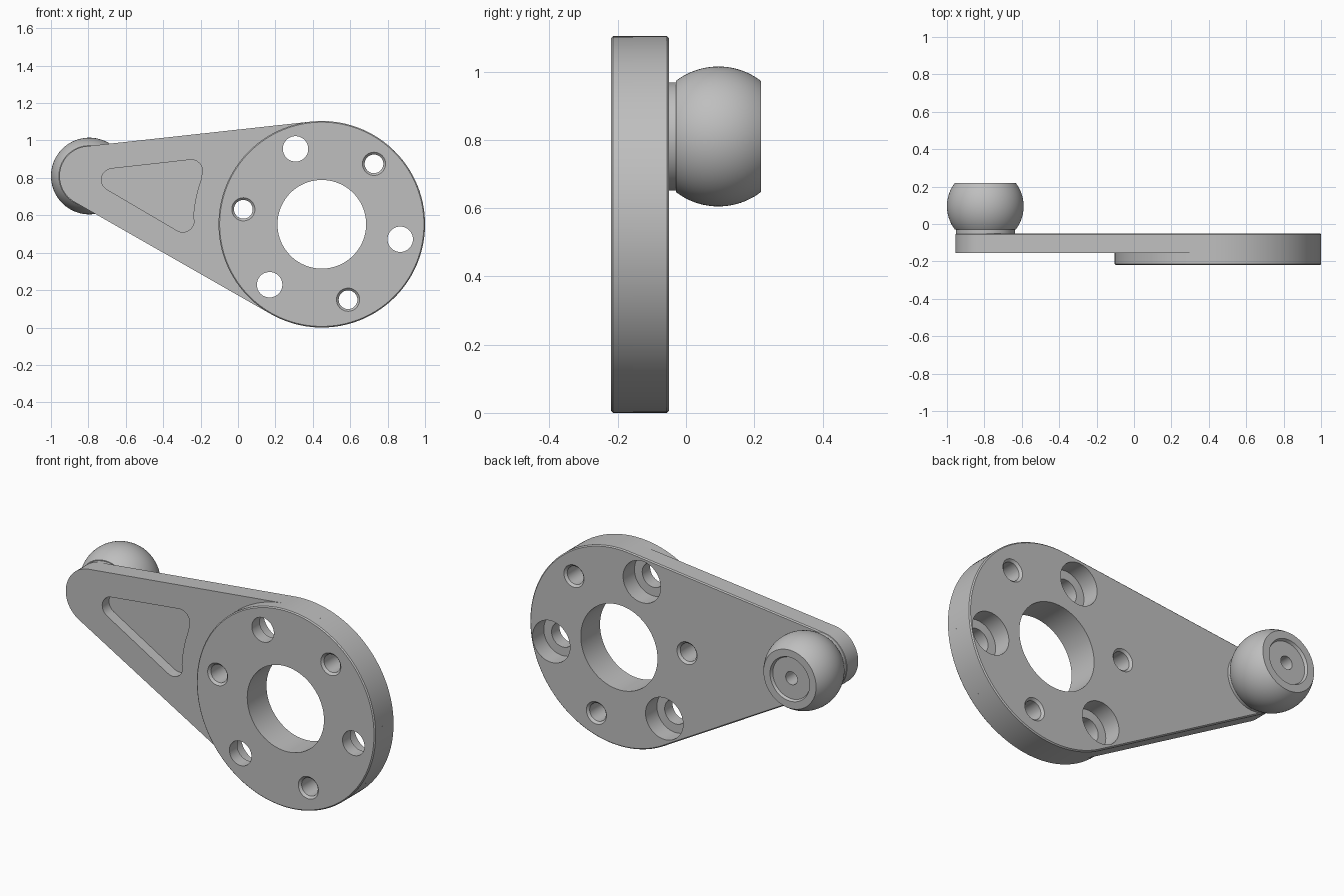
import bpy, bmesh
from math import sin, cos, tau, acos, asin, atan2, radians, hypot

cube = bpy.data.objects.get("Cube")
if cube:
    bpy.data.objects.remove(cube, do_unlink=True)

HUB, HUB_R = (0.448, 0.552), 0.552      # big disc centre (x, z)
TIP, TIP_R = (-0.795, 0.81), 0.16       # small end of the arm
FRONT, STEP, BACK, BALL_Y = -0.22, -0.155, -0.05, 0.095

metal = bpy.data.materials.new("grey metal")
metal.use_nodes = True
grey = (0.52, 0.52, 0.52, 1)
metal.diffuse_color = grey
metal.node_tree.nodes["Principled BSDF"].inputs["Base Color"].default_value = grey


def arc(c, r, a, b, n):
    return [(c[0] + r * cos(a + (b - a) * i / n),
             c[1] + r * sin(a + (b - a) * i / n)) for i in range(n + 1)]


def stack(bm, layers):
    """Loft (y, outline) layers and cap both ends."""
    rings = [[bm.verts.new((x, y, z)) for x, z in pts] for y, pts in layers]
    faces = [bm.faces.new(rings[0]), bm.faces.new(rings[-1])]
    for lo, hi in zip(rings, rings[1:]):
        for i in range(len(lo)):
            faces.append(bm.faces.new((lo[i - 1], lo[i], hi[i], hi[i - 1])))
    bmesh.ops.recalc_face_normals(bm, faces=faces)


def lathe(bm, c, profile, n=64):
    """Turned shape about the y axis from (radius, y) points."""
    stack(bm, [(y, arc(c, r, 0, tau, n)[:-1]) for r, y in profile])


def finish(name, bm):
    mesh = bpy.data.meshes.new(name)
    bm.to_mesh(mesh)
    bm.free()
    mesh.materials.append(metal)
    ob = bpy.data.objects.new(name, mesh)
    bpy.context.collection.objects.link(ob)
    return ob


def arm_outline(inset):
    dx, dz = TIP[0] - HUB[0], TIP[1] - HUB[1]
    phi, a = atan2(dz, dx), acos((HUB_R - TIP_R) / hypot(dx, dz))
    return (arc(HUB, HUB_R - inset, phi + a, phi + tau - a, 90)
            + arc(TIP, TIP_R - inset, phi - a, phi + a, 40))


def pocket_outline():
    """Rounded triangle whose right side follows the disc."""
    r, left, low, top = 0.06, (-0.67, 0.79), (-0.295, 0.57), (-0.25, 0.837)
    up = radians(96.4)
    down = radians(239.6)
    to_low = atan2(low[1] - HUB[1], low[0] - HUB[0])
    to_top = atan2(top[1] - HUB[1], top[0] - HUB[0])
    return (arc(left, r, up, down, 14)
            + arc(low, r, down, to_low + tau / 2, 12)
            + arc(HUB, 0.688, to_low, to_top, 12)[1:-1]
            + arc(top, r, to_top + tau / 2, up + tau, 12))


# Arm plate, with a softened back edge
bm = bmesh.new()
stack(bm, [(STEP, arm_outline(0)), (BACK - 0.006, arm_outline(0)),
           (BACK, arm_outline(0.006))])
arm = finish("arm_plate", bm)

# Raised disc on the front of the arm
bm = bmesh.new()
lathe(bm, HUB, [(HUB_R - 0.006, FRONT), (HUB_R, FRONT + 0.006),
                (HUB_R, STEP)], 128)
disc = finish("front_disc", bm)

# All holes and the pocket as one cutter
bm = bmesh.new()
lathe(bm, HUB, [(0.237, FRONT - 0.1), (0.237, BACK + 0.1)], 96)
for k in range(6):
    a = radians(-10.8 + 60 * k)
    c = (HUB[0] + 0.427 * cos(a), HUB[1] + 0.427 * sin(a))
    if k % 2 == 0:      # counterbored from the back
        lathe(bm, c, [(0.068, FRONT - 0.1), (0.068, BACK - 0.1),
                      (0.116, BACK - 0.1), (0.116, BACK + 0.1)], 48)
    else:               # chamfered at both ends
        lathe(bm, c, [(0.072, FRONT - 0.01), (0.05, FRONT + 0.012),
                      (0.05, BACK - 0.012), (0.072, BACK + 0.01)], 48)
outline = pocket_outline()
stack(bm, [(STEP - 0.03, outline), (STEP + 0.06, outline)])
cutter = finish("hole_cutter", bm)
cutter.hide_render = True

for ob in (arm, disc):
    mod = ob.modifiers.new("holes", "BOOLEAN")
    mod.operation, mod.solver, mod.object = "DIFFERENCE", "EXACT", cutter
    bpy.context.view_layer.objects.active = ob
    bpy.ops.object.modifier_apply(modifier=mod.name)
bpy.data.objects.remove(cutter, do_unlink=True)

# Ball stud: neck, truncated ball, recessed end and centre hole
ball_r, half = 0.205, 0.125
lim = asin(half / ball_r)
sphere = [(ball_r * cos(t), BALL_Y + ball_r * sin(t))
          for t in (lim * (i / 12 - 1) for i in range(25))]
end = BALL_Y + half
bm = bmesh.new()
lathe(bm, TIP, [(0.158, BACK - 0.01), (0.158, BALL_Y - half)] + sphere
      + [(0.122, end), (0.115, end - 0.015), (0.036, end - 0.015),
         (0.036, end - 0.1)], 96)
ball = finish("ball_stud", bm)

# Smooth curved walls, keep edges crisp
bpy.ops.object.select_all(action="DESELECT")
for ob in (arm, disc, ball):
    ob.select_set(True)
bpy.context.view_layer.objects.active = arm
bpy.ops.object.shade_smooth_by_angle(angle=radians(30))
